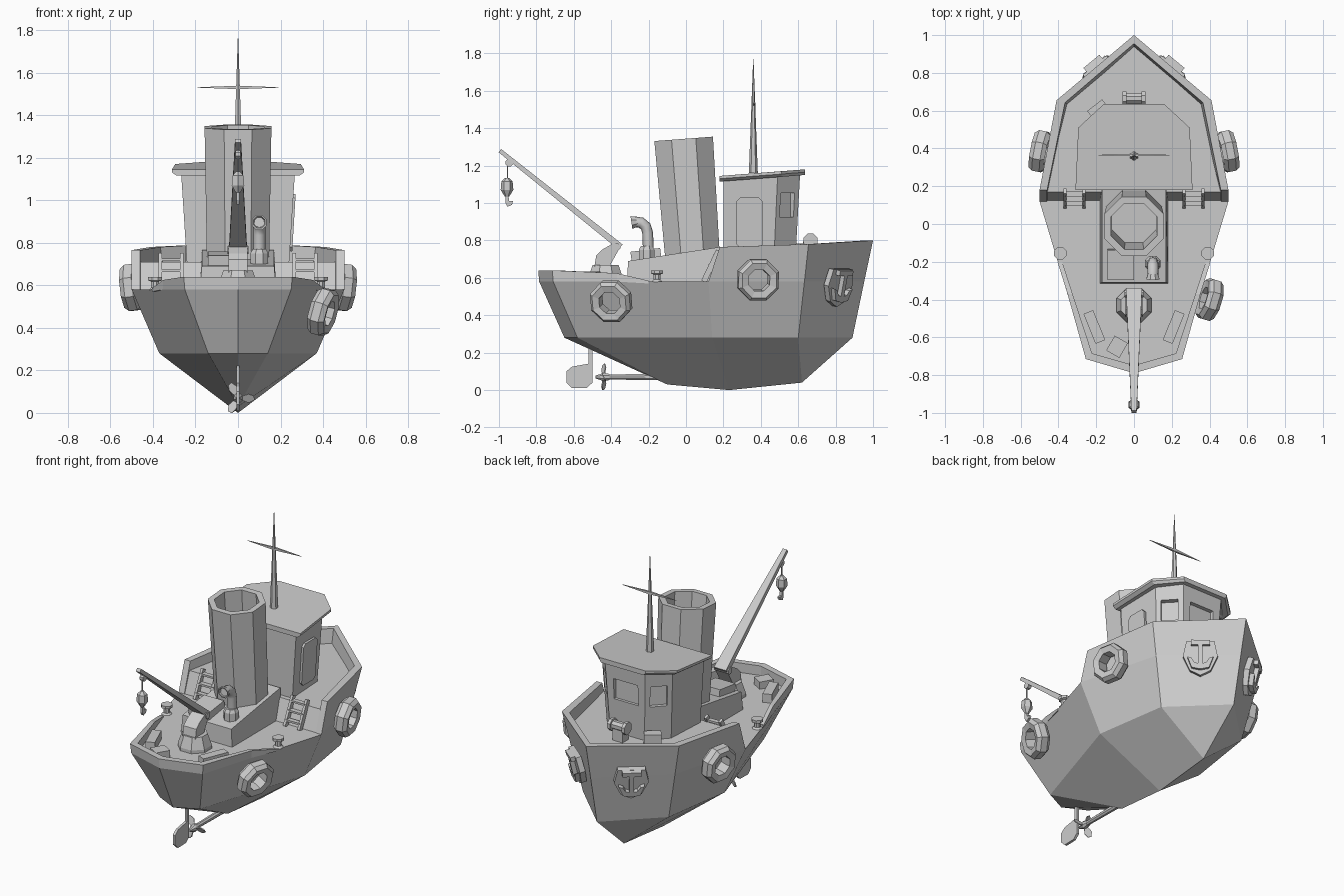
import bpy, bmesh, math
from mathutils import Vector, Matrix

if "Cube" in bpy.data.objects:
    bpy.data.objects.remove(bpy.data.objects["Cube"])

V = Vector


def finish(name, bm, m=None):
    bmesh.ops.remove_doubles(bm, verts=bm.verts, dist=1e-5)
    if m is not None:
        bm.transform(m)
    bmesh.ops.recalc_face_normals(bm, faces=bm.faces)
    me = bpy.data.meshes.new(name)
    bm.to_mesh(me)
    bm.free()
    ob = bpy.data.objects.new(name, me)
    bpy.context.collection.objects.link(ob)
    return ob


def loft(name, loops, cap0=True, cap1=True, closed=True, ring=False, m=None):
    """Skin a series of equal-length point loops."""
    bm = bmesh.new()
    L = [[bm.verts.new(p) for p in lp] for lp in loops]
    n = len(L[0])
    for a, b in zip(L, L[1:] + (L[:1] if ring else [])):
        for i in range(n if closed else n - 1):
            j = (i + 1) % n
            bm.faces.new((a[i], a[j], b[j], b[i]))
    if cap0 and not ring:
        bm.faces.new(L[0])
    if cap1 and not ring:
        bm.faces.new(L[-1])
    return finish(name, bm, m)


def lathe(name, prof, n=8, m=None, ring=False):
    """Revolve (radius, height) points about local z."""
    loops = [[(r * math.cos((i + .5) * math.tau / n), r * math.sin((i + .5) * math.tau / n), z)
              for i in range(n)] for r, z in prof]
    return loft(name, loops, ring=ring, m=m)


def prism(name, pts, h, m=None, h0=0.0):
    return loft(name, [[(x, y, h0) for x, y in pts], [(x, y, h) for x, y in pts]], m=m)


def rect(w, h, c=0.0):
    w, h = w / 2, h / 2
    if not c:
        return [(-w, -h), (w, -h), (w, h), (-w, h)]
    return [(-w, c - h), (c - w, -h), (w - c, -h), (w, c - h), (w, h - c), (w - c, h), (c - w, h), (-w, h - c)]


def basis(pos, n, up=(0, 0, 1)):
    z = V(n).normalized()
    x = V(up).cross(z).normalized()
    m = Matrix((x, z.cross(x), z)).transposed().to_4x4()
    m.translation = V(pos)
    return m


def at(x, y, z, yaw=0):
    return Matrix.Translation((x, y, z)) @ Matrix.Rotation(math.radians(yaw), 4, 'Z')


def beam(name, p, q, w0, h0, w1=None, h1=None):
    p, q = V(p), V(q)
    m = basis(p, q - p, (0, 0, 1) if abs((q - p).normalized().z) < .99 else (0, 1, 0))
    d = (q - p).length
    return loft(name, [[(x, y, 0) for x, y in rect(w0, h0)],
                       [(x, y, d) for x, y in rect(w1 or w0, h1 or h0)]], m=m)


def full(half):
    """Mirror a half outline that starts and ends on the centreline."""
    return half + [(-x, y, z) for x, y, z in half[-2:0:-1]]


# hull: keel, chine, deck edge
ka, kb, kc = (0, -.1, .03), (0, .23, 0), (0, .62, .04)
chine = [(0, -.65, .28), (.14, -.58, .28), (.37, .14, .28), (.3, .6, .28), (0, .89, .28)]
edge = [(0, -.785, .58), (.25, -.71, .58), (.5, .12, .58), (.366, .633, .58), (0, .953, .58)]
loft("hull", [full([ka, ka, kb, kc, kc]), full(chine), full(edge)], cap0=False)

# raised foredeck with sloping bulkhead
loft("foredeck", [full([(0, .12, .57), (.49, .12, .57), (.36, .63, .57), (0, .945, .57)]),
                  full([(0, .17, .71), (.485, .17, .71), (.375, .645, .71), (0, .96, .71)])])


# bulwarks: sections of outer bottom, outer top, inner top, inner bottom
def bulwark(name, half):
    secs = half + [[(-x, y, z) for x, y, z in s] for s in half[-2::-1]]
    loft(name, secs)


bulwark("fore_bulwark", [
    [(.5, .12, .58), (.5, .18, .765), (.46, .18, .765), (.46, .12, .58)],
    [(.366, .633, .58), (.41, .655, .78), (.365, .643, .78), (.34, .62, .6)],
    [(0, .953, .58), (0, 1, .80), (0, .955, .80), (0, .92, .6)]])
bulwark("aft_bulwark", [
    [(.405, -.2, .57), (.405, -.2, .585), (.38, -.2, .585), (.38, -.2, .57)],
    [(.352, -.37, .58), (.352, -.37, .625), (.325, -.37, .625), (.325, -.37, .57)],
    [(.25, -.71, .58), (.255, -.715, .64), (.222, -.685, .64), (.222, -.685, .57)],
    [(0, -.785, .58), (0, -.79, .64), (0, -.748, .64), (0, -.748, .57)]])

# engine casing, hatch and funnel
loft("engine_casing", [full([(0, -.315, .57), (.18, -.315, .57), (.18, .18, .57), (0, .18, .57)]),
                       full([(0, -.31, .69), (.17, -.31, .69), (.17, .18, .765), (0, .18, .765)])])
prism("casing_hatch", rect(.14, .16), .06, at(-.07, -.21, .69) @ Matrix.Rotation(.13, 4, 'X'))
funnel_m = Matrix.Translation((0, .035, .71)) @ Matrix.Rotation(.075, 4, 'X')
lathe("funnel", [(.158, 0), (.17, .635), (.132, .635), (.125, .25)], 8, funnel_m)

# ventilator pipe
lathe("vent_base", [(.045, 0), (.045, .06), (.034, .08)], 8, at(.1, -.21, .69))
cu = bpy.data.curves.new("vent_pipe", 'CURVE')
cu.dimensions, cu.bevel_depth, cu.bevel_resolution, cu.use_fill_caps = '3D', .029, 2, True
sp = cu.splines.new('POLY')
path = [(.1, -.2, .72), (.1, -.205, .84), (.1, -.215, .875), (.1, -.24, .895), (.1, -.28, .9)]
sp.points.add(len(path) - 1)
for p, c in zip(sp.points, path):
    p.co = (*c, 1)
bpy.context.collection.objects.link(bpy.data.objects.new("vent_pipe", cu))
lathe("vent_mouth", [(.028, 0), (.038, .03), (.03, .03), (.022, .01)], 8, basis((.1, -.262, .9), (0, -1, -.15)))

# wheelhouse with recessed windows
cabin = loft("wheelhouse", [full([(0, .2, .7), (.24, .2, .7), (.225, .47, .7), (.12, .585, .7), (0, .585, .7)]),
                            full([(0, .2, 1.14), (.268, .2, 1.14), (.25, .49, 1.15), (.14, .61, 1.155), (0, .61, 1.155)])])
for i, (pos, n, w) in enumerate([((.184, .537, .99), (.73, .69, 0), .1),
                                 ((-.184, .537, .99), (-.73, .69, 0), .1), ((0, .602, .99), (0, 1, 0), .17)]):
    cut = prism(f"window_cutter_{i}", rect(w, .13), .06, basis(pos, n), -.022)
    cut.hide_render = cut.hide_viewport = True
    mod = cabin.modifiers.new("window", 'BOOLEAN')
    mod.operation, mod.object, mod.solver = 'DIFFERENCE', cut, 'EXACT'


def roof_ring(k, z):
    return full([(0, .18, z), (.31 * k, .18, z), (.295 * k, .51, z + .025), (.16 * k, .635, z + .035), (0, .635, z + .035)])


loft("wheelhouse_roof", [roof_ring(.93, 1.115), roof_ring(1, 1.13), roof_ring(1, 1.145)])
prism("wheelhouse_door", rect(.14, .27, .02), .014, basis((.249, .34, .895), (1, 0, -.06)))

# mast and yard
lathe("mast", [(.024, 0), (.001, .61)], 6, at(0, .36, 1.16))
for s in (-1, 1):
    beam("mast_yard", (0, .365, 1.53), (s * .19, .365, 1.53), .014, .016, .002, .002)

# deck crane and hook
lathe("crane_base", [(.1, 0), (.1, .03), (.075, .1), (.06, .1)], 8, at(0, -.43, .57))
prism("crane_head", [(-.49, .66), (-.41, .66), (-.36, .75), (-.38, .79), (-.45, .75), (-.48, .72)],
      .045, basis((0, 0, 0), (1, 0, 0)), -.045)
beam("crane_boom", (0, -.35, .765), (0, -.995, 1.28), .085, .035, .028, .022)
lathe("boom_pivot", [(.02, -.05), (.02, .05)], 8, basis((0, -.37, .765), (1, 0, 0)))
beam("hook_cable", (0, -.955, 1.25), (0, -.955, 1.12), .006, .006)
lathe("boom_pulley", [(.022, -.012), (.022, .012)], 8, basis((0, -.945, 1.215), (1, 0, 0)))
lathe("hook_block", [(.012, -.05), (.034, -.015), (.03, .03), (.01, .05)], 6, at(0, -.957, 1.085))
prism("hook", [(-.965, 1.04), (-.95, 1.04), (-.945, 1.01), (-.925, 1.01), (-.93, .99), (-.955, .98), (-.965, 1.0)],
      .008, basis((0, 0, 0), (1, 0, 0)), -.008)

# tyre fenders
tyre = [(.062, -.035), (.1, -.042), (.118, -.02), (.118, .02), (.1, .042), (.062, .035)]
for name, pos, n in [("tyre_right", (.497, .385, .59), (1, .19, -.12)),
                     ("tyre_left", (-.497, .385, .59), (-1, .19, -.12)),
                     ("tyre_aft", (.4, -.4, .475), (.87, -.26, -.25))]:
    lathe(name, tyre, 8, basis(pos, n), ring=True)

# bow anchors, ladders, bollards and benches on both sides
for s in (-1, 1):
    m = basis((s * .185, .812, .56), (s * .62, .75, -.22))
    prism("anchor_plate", [(-.08, .09), (-.1, .0), (-.06, -.085), (0, -.115), (.06, -.085), (.1, 0), (.08, .09)], .018, m, -.015)
    prism("anchor_shank", rect(.026, .15), .045, m @ at(0, .01, 0))
    prism("anchor_stock", rect(.11, .028), .045, m @ at(0, .075, 0))
    for t in (-1, 1):
        prism("anchor_fluke", [(0, -.085), (t * .05, -.075), (t * .075, -.01), (t * .05, -.02), (t * .035, -.045), (0, -.055)], .045, m)
    for dx in (-.05, .05):
        beam("ladder_rail", (s * .315 + dx, .095, .58), (s * .315 + dx, .175, .745), .016, .03)
    for k in range(3):
        t = (k + .6) / 3.2
        prism("ladder_rung", rect(.1, .03), .012, at(s * .315, .095 + .08 * t, .58 + .165 * t))
    lathe("bollard", [(.032, 0), (.02, .012), (.02, .04), (.035, .045), (.035, .062)], 8, at(s * .39, -.155, .578))
    prism("deck_bench", rect(.055, .17), .06, at(s * .21, -.545, .575, s * -22))

# loose boxes and bow winch
prism("stern_box", rect(.08, .09), .05, at(-.09, -.65, .575, -30))
prism("foredeck_box", rect(.1, .06), .08, at(-.19, .605, .705, 38))
prism("winch_stand", rect(.07, .06), .09, at(0, .655, .705))
lathe("winch_drum", [(.04, -.06), (.04, -.04), (.028, -.04), (.028, .04), (.04, .04), (.04, .06)], 8,
      basis((0, .665, .80), (1, 0, 0)))

# propeller, shaft and rudder
lathe("propeller_shaft", [(.02, 0), (.014, .4)], 8, basis((0, -.05, .07), (0, -1, 0)))
lathe("propeller_hub", [(.018, -.03), (.024, 0), (.008, .045)], 8, basis((0, -.44, .07), (0, -1, 0)))
for k in range(3):
    m = basis((0, -.44, .07), (0, -1, 0)) @ at(0, 0, 0, 120 * k + 30) @ Matrix.Rotation(.5, 4, 'Y')
    prism("propeller_blade", [(-.008, .01), (.008, .01), (.024, .05), (.01, .078), (-.012, .075), (-.022, .05)], .003, m, -.003)
side = basis((0, 0, 0), (1, 0, 0))
prism("rudder", [(-.5, .04), (-.53, .012), (-.61, .01), (-.64, .04), (-.64, .1), (-.61, .125), (-.5, .145)], .008, side, -.008)
beam("rudder_post", (0, -.51, .12), (0, -.51, .24), .016, .02)
